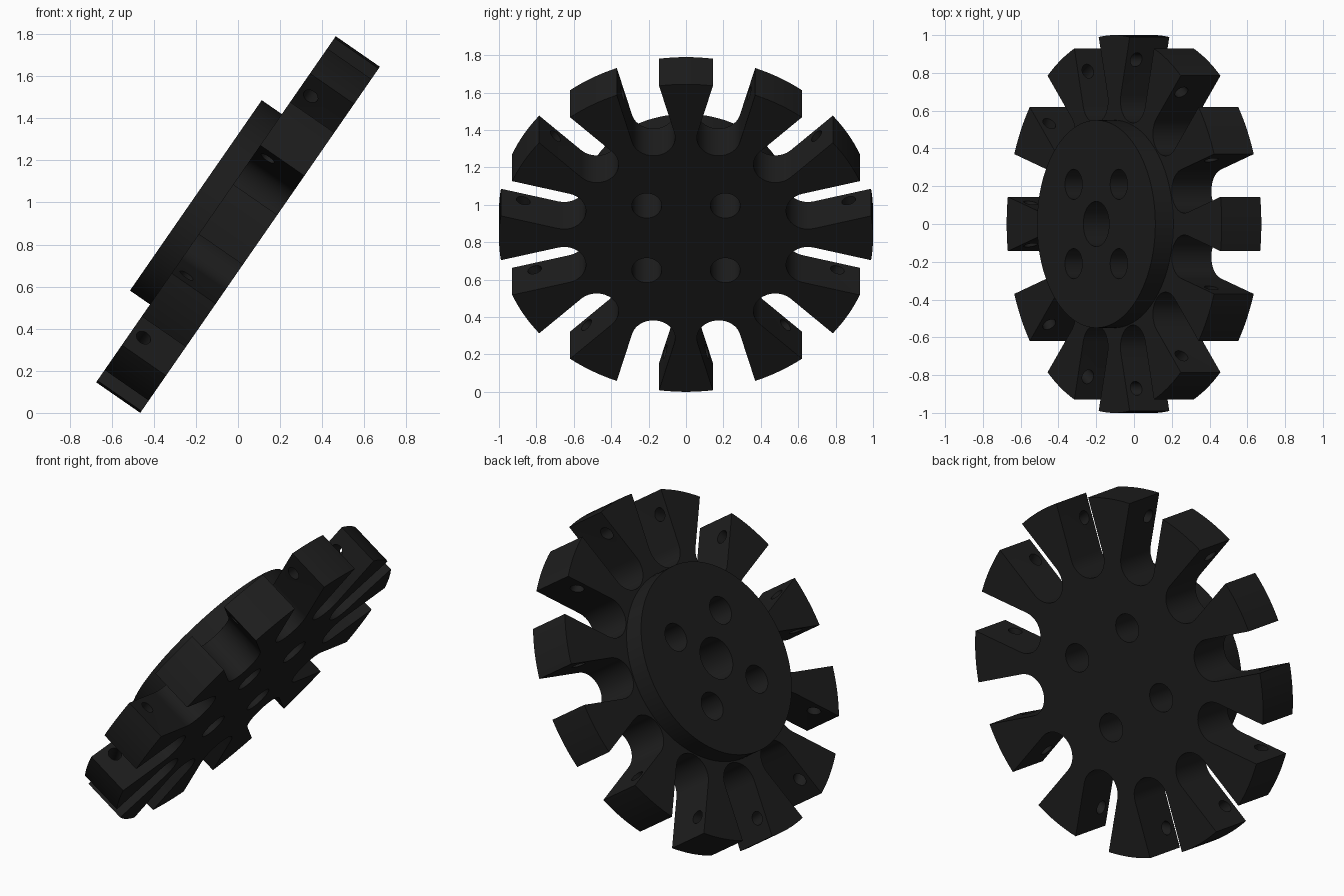
import bpy, bmesh, math
from mathutils import Matrix, Vector

if "Cube" in bpy.data.objects:
    bpy.data.objects.remove(bpy.data.objects["Cube"])

R, HALF, HUB_R, HUB_H = 1.0, 0.1275, 0.55, 0.116
SLOTS, SLOT_W, SLOT_IN = 12, 0.117, 0.675
TILT = Matrix.Translation((0, 0, 0.895)) @ Matrix.Rotation(math.radians(-55.3), 4, 'Y')

black = bpy.data.materials.new("black plastic")
black.diffuse_color = (0.0125, 0.0125, 0.0125, 1)
black.use_nodes = True
black.node_tree.nodes["Principled BSDF"].inputs["Base Color"].default_value = black.diffuse_color


def make_object(name, bm):
    bmesh.ops.recalc_face_normals(bm, faces=bm.faces)
    me = bpy.data.meshes.new(name)
    bm.to_mesh(me)
    bm.free()
    ob = bpy.data.objects.new(name, me)
    bpy.context.collection.objects.link(ob)
    me.materials.append(black)
    return ob


def add_cylinder(bm, radius, z0, z1, matrix=Matrix(), segments=32):
    bmesh.ops.create_cone(bm, cap_ends=True, segments=segments, radius1=radius, radius2=radius,
                          depth=z1 - z0, matrix=matrix @ Matrix.Translation((0, 0, (z0 + z1) / 2)))


# Wheel outline: rim arcs alternating with round-bottomed radial slots
outline = []
pad = math.pi / SLOTS - math.asin(SLOT_W / R)
for i in range(SLOTS):
    a = 2 * math.pi * i / SLOTS
    for k in range(9):
        t = a - pad + 2 * pad * k / 8
        outline.append((R * math.cos(t), R * math.sin(t)))
    s = a + math.pi / SLOTS
    for k in range(17):
        t = s - math.pi / 2 - math.pi * k / 16
        outline.append((SLOT_IN * math.cos(s) + SLOT_W * math.cos(t),
                        SLOT_IN * math.sin(s) + SLOT_W * math.sin(t)))
bm = bmesh.new()
face = bm.faces.new([bm.verts.new((x, y, -HALF)) for x, y in outline])
top = bmesh.ops.extrude_face_region(bm, geom=[face])["geom"]
bmesh.ops.translate(bm, vec=(0, 0, 2 * HALF), verts=[v for v in top if isinstance(v, bmesh.types.BMVert)])
wheel = make_object("slotted_wheel", bm)

# Raised hub disc
bm = bmesh.new()
add_cylinder(bm, HUB_R, HALF, HALF + HUB_H, segments=96)
hub = make_object("hub_disc", bm)

# Bolt holes and blind centre bore
bm = bmesh.new()
for sx in (-1, 1):
    for sy in (-1, 1):
        add_cylinder(bm, 0.08, -0.5, 0.5, Matrix.Translation((0.21 * sx, 0.21 * sy, 0)))
add_cylinder(bm, 0.12, 0.0, 0.5)
bore_cutter = make_object("bore_cutter", bm)

# Cross holes through each paddle
bm = bmesh.new()
for i in range(SLOTS):
    m = (Matrix.Rotation(2 * math.pi * i / SLOTS, 4, 'Z') @ Matrix.Translation((0.87, 0, 0.063))
         @ Matrix.Rotation(math.pi / 2, 4, 'X'))
    add_cylinder(bm, 0.037, -0.16, 0.16, m, 20)
pin_cutter = make_object("pin_hole_cutter", bm)

for ob, cutters in ((wheel, (bore_cutter, pin_cutter)), (hub, (bore_cutter,))):
    bpy.context.view_layer.objects.active = ob
    for c in cutters:
        mod = ob.modifiers.new("holes", 'BOOLEAN')
        mod.operation, mod.solver, mod.object = 'DIFFERENCE', 'EXACT', c
        bpy.ops.object.modifier_apply(modifier=mod.name)
for c in (bore_cutter, pin_cutter):
    bpy.data.objects.remove(c)

# Tilt the finished parts and smooth the round walls
for ob in (wheel, hub):
    ob.data.transform(TILT)
    bpy.ops.object.select_all(action='DESELECT')
    ob.select_set(True)
    bpy.context.view_layer.objects.active = ob
    bpy.ops.object.shade_smooth_by_angle(angle=math.radians(30))
